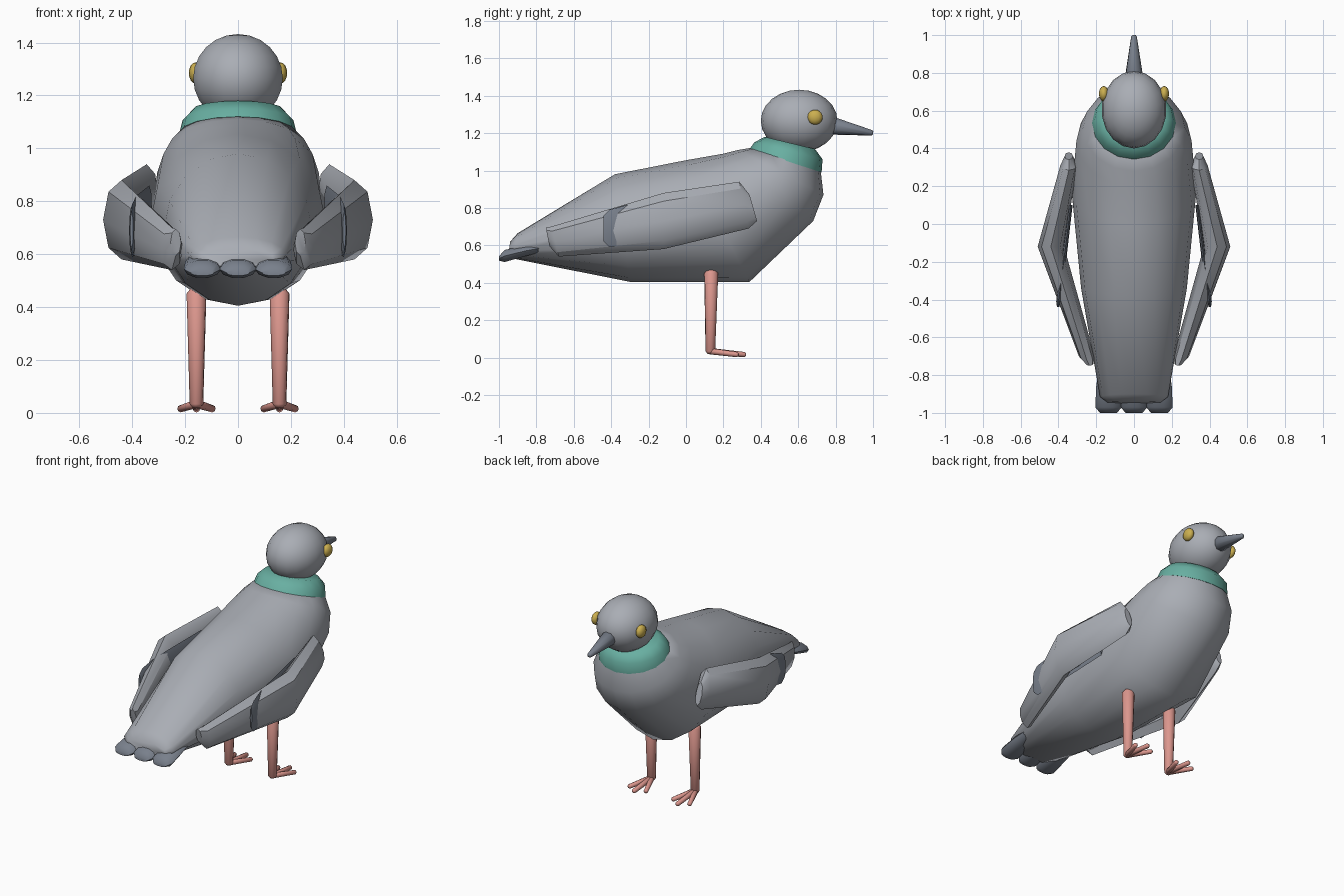
import bpy, bmesh, math
from mathutils import Vector

cube = bpy.data.objects.get("Cube")
if cube:
    bpy.data.objects.remove(cube, do_unlink=True)


def material(name, rgb):
    m = bpy.data.materials.new(name)
    m.use_nodes = True
    m.diffuse_color = (*rgb, 1)
    m.node_tree.nodes["Principled BSDF"].inputs["Base Color"].default_value = (*rgb, 1)
    return m


grey = material("light grey", (0.40, 0.42, 0.46))
slate = material("slate grey", (0.19, 0.215, 0.26))
teal = material("teal", (0.14, 0.43, 0.36))
pink = material("pink", (0.72, 0.31, 0.27))
gold = material("gold", (0.60, 0.43, 0.08))


def finish(name, bm, mat, angle=45):
    bmesh.ops.recalc_face_normals(bm, faces=bm.faces[:])
    mesh = bpy.data.meshes.new(name)
    bm.to_mesh(mesh)
    bm.free()
    mesh.materials.append(mat)
    ob = bpy.data.objects.new(name, mesh)
    bpy.context.collection.objects.link(ob)
    bpy.ops.object.select_all(action='DESELECT')
    ob.select_set(True)
    bpy.context.view_layer.objects.active = ob
    bpy.ops.object.shade_smooth_by_angle(angle=math.radians(angle))
    return ob


def loft(name, rings, mat, sides=12, angle=45):
    """Skin elliptical rings, each given as centre, half axis, half axis."""
    bm = bmesh.new()
    loops = []
    for c, a, b in rings:
        turns = [2 * math.pi * i / sides for i in range(sides)]
        loops.append([bm.verts.new(Vector(c) + Vector(a) * math.cos(t) + Vector(b) * math.sin(t))
                      for t in turns])
    for p, q in zip(loops, loops[1:]):
        for i in range(sides):
            j = (i + 1) % sides
            bm.faces.new((p[i], p[j], q[j], q[i]))
    bm.faces.new(loops[0])
    bm.faces.new(loops[-1])
    return finish(name, bm, mat, angle)


def side_ring(top, bottom, width):
    """Ring spanning two (y, z) points of the side profile."""
    t, b = Vector((0, *top)), Vector((0, *bottom))
    return (t + b) / 2, (width, 0, 0), (t - b) / 2


def rod(name, start, end, r1, r2, mat, sides=10):
    s, e = Vector(start), Vector(end)
    d = (e - s).normalized()
    u = d.orthogonal().normalized()
    v = d.cross(u)
    # Rounded ends
    steps = [(s, r1 * 0.6), (s + d * r1 * 0.5, r1), (e - d * r2 * 0.5, r2), (e, r2 * 0.6)]
    return loft(name, [(c, u * r, v * r) for c, r in steps], mat, sides, 60)


def ellipsoid(name, centre, radii, mat, u=18, v=12):
    bm = bmesh.new()
    bmesh.ops.create_uvsphere(bm, u_segments=u, v_segments=v, radius=1)
    for vert in bm.verts:
        vert.co = Vector(p * r for p, r in zip(vert.co, radii)) + Vector(centre)
    return finish(name, bm, mat, 60)


# Body and collar
loft("body", [side_ring(*r) for r in (
    ((-0.94, 0.62), (-0.95, 0.55), 0.14),
    ((-0.90, 0.665), (-0.93, 0.53), 0.18),
    ((-0.38, 0.98), (-0.30, 0.405), 0.28),
    ((0.00, 1.055), (0.34, 0.405), 0.33),
    ((0.20, 1.09), (0.68, 0.73), 0.305),
    ((0.28, 1.11), (0.735, 0.87), 0.27),
    ((0.34, 1.12), (0.72, 1.0), 0.22))], grey, 16, 50)
loft("collar", [side_ring(*r) for r in (
    ((0.34, 1.115), (0.725, 0.99), 0.223),
    ((0.365, 1.15), (0.73, 1.06), 0.21),
    ((0.42, 1.18), (0.69, 1.115), 0.17))], teal, 16, 50)

# Head and beak
ellipsoid("head", (0, 0.605, 1.265), (0.172, 0.205, 0.167), grey)
rod("beak", (0, 0.76, 1.243), (0, 1.0, 1.2), 0.048, 0.015, slate)

# Tail feathers
for label, x in (("right", -0.135), ("middle", 0), ("left", 0.135)):
    loft(label + "_tail_feather", [((x, y, z), (w, 0, 0), (0, 0, h)) for y, z, w, h in (
        (-1.0, 0.53, 0.045, 0.012), (-0.97, 0.543, 0.07, 0.034),
        (-0.86, 0.57, 0.065, 0.03), (-0.75, 0.59, 0.05, 0.02))], slate, 10)

# Paired parts
for label, s in (("left", 1), ("right", -1)):
    ellipsoid(label + "_eye", (s * 0.16, 0.69, 1.285), (0.026, 0.041, 0.04), gold, 12, 8)

    loft(label + "_wing", [((s * x, y, z), (a, 0, 0), (0, tilt, b)) for x, y, z, a, b, tilt in (
        (0.345, 0.36, 0.80, 0.022, 0.07, -0.02),
        (0.345, 0.31, 0.815, 0.045, 0.125, -0.025),
        (0.44, -0.12, 0.73, 0.07, 0.15, 0),
        (0.25, -0.70, 0.62, 0.042, 0.08, -0.02),
        (0.235, -0.74, 0.645, 0.02, 0.05, -0.01))], grey, 8, 35)

    # Narrow feather crossing the wing
    loft(label + "_wing_feather", [((s * x, y, z), (a, 0, 0), (0, 0, b)) for x, y, z, a, b in (
        (0.335, 0.10, 0.76, 0.01, 0.10), (0.385, -0.30, 0.71, 0.014, 0.11),
        (0.40, -0.41, 0.69, 0.012, 0.10), (0.402, -0.44, 0.69, 0.006, 0.07))], slate, 8)

    # Legs and feet
    x = s * 0.157
    rod(label + "_leg", (x, 0.135, 0.47), (x, 0.13, 0.02), 0.038, 0.026, pink)
    for toe, dx, y in (("inner", -0.062, 0.28), ("middle", 0, 0.32), ("outer", 0.062, 0.28)):
        rod(f"{label}_{toe}_toe", (x, 0.12, 0.035), (x + s * dx, y, 0.015),
            0.017, 0.014, pink, 8)
